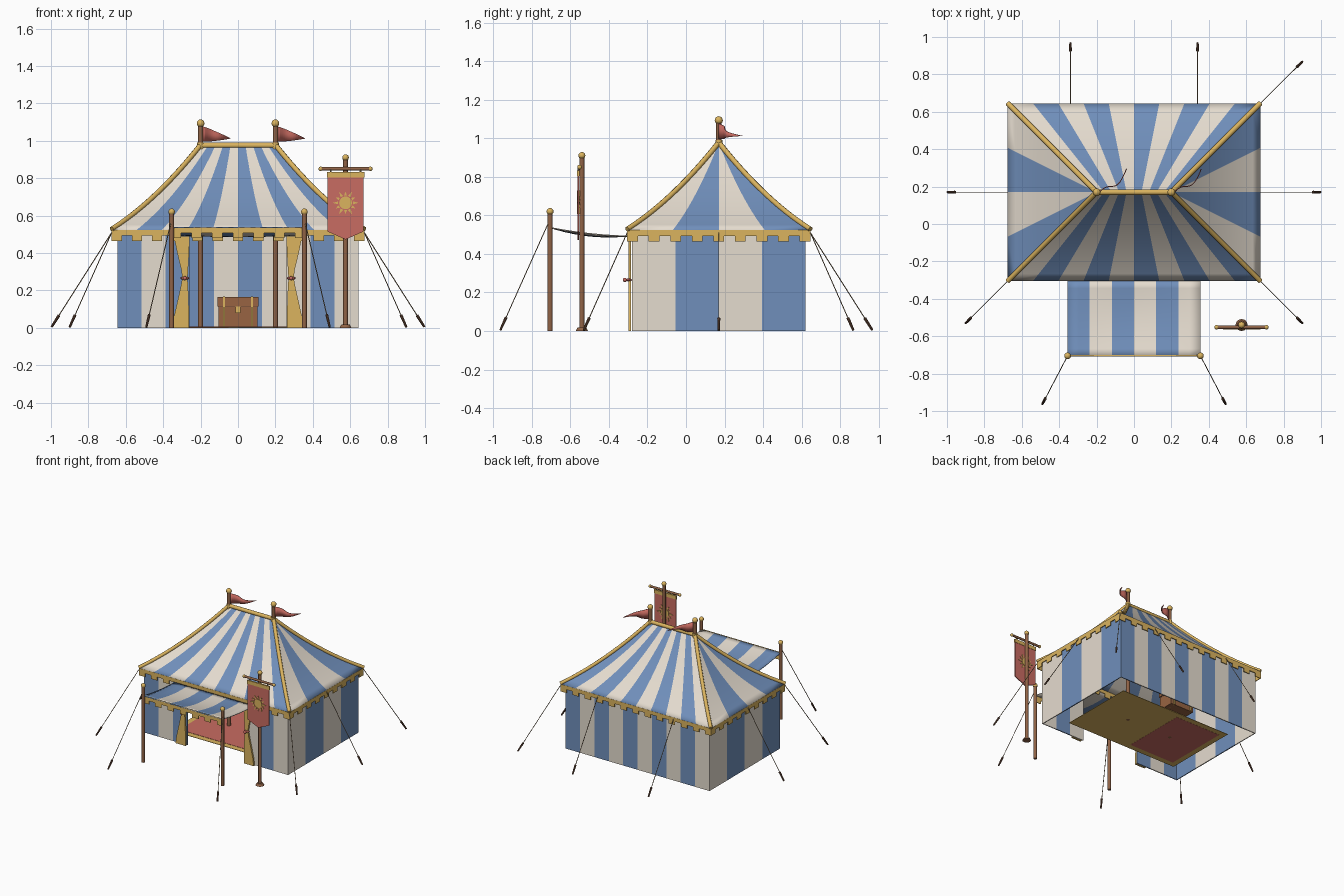
import bpy, bmesh, math
from mathutils import Vector

if "Cube" in bpy.data.objects:
    bpy.data.objects.remove(bpy.data.objects["Cube"])


def mat(name, r, g, b):
    m = bpy.data.materials.new(name)
    lin = [((c / 255 + 0.055) / 1.055) ** 2.4 for c in (r, g, b)]
    m.diffuse_color = (*lin, 1)
    m.use_nodes = True
    m.node_tree.nodes["Principled BSDF"].inputs["Base Color"].default_value = m.diffuse_color
    return m


BLUE = mat("blue cloth", 112, 143, 187)
CREAM = mat("cream cloth", 229, 220, 207)
GOLD = mat("gold", 219, 180, 95)
RED = mat("red cloth", 201, 108, 98)
WOOD = mat("pole wood", 144, 99, 70)
CHEST = mat("chest wood", 152, 100, 66)
ROPE = mat("rope", 150, 130, 104)
DARK = mat("dark wood", 100, 70, 54)

CY = 0.17              # tent centre in y
EX, EY = 0.675, 0.475  # eave half sizes
EZ, RZ, RX = 0.525, 0.975, 0.2


def smooth(o, angle=35):
    bpy.ops.object.select_all(action='DESELECT')
    o.select_set(True)
    bpy.context.view_layer.objects.active = o
    bpy.ops.object.shade_smooth_by_angle(angle=math.radians(angle))


def make(name, quads, mats, thick=0.0, offset=-1, soft=False):
    """Mesh from a list of (points, material index)."""
    bm = bmesh.new()
    for pts, mi in quads:
        bm.faces.new([bm.verts.new(p) for p in pts]).material_index = mi
    bmesh.ops.remove_doubles(bm, verts=bm.verts, dist=1e-5)
    me = bpy.data.meshes.new(name)
    bm.to_mesh(me)
    bm.free()
    o = bpy.data.objects.new(name, me)
    bpy.context.collection.objects.link(o)
    for m in mats:
        me.materials.append(m)
    if soft:
        smooth(o)
    if thick:
        s = o.modifiers.new("thickness", 'SOLIDIFY')
        s.thickness, s.offset = thick, offset
    return o


def rod(name, a, b, r, m, r2=None, sides=12):
    a, b = Vector(a), Vector(b)
    bpy.ops.mesh.primitive_cone_add(vertices=sides, radius1=r, radius2=r if r2 is None else r2,
                                    depth=(b - a).length, location=(a + b) / 2)
    o = bpy.context.object
    o.rotation_euler = (b - a).to_track_quat('Z', 'Y').to_euler()
    o.name = name
    o.data.materials.append(m)
    smooth(o)


def ball(name, p, r, m, scale=(1, 1, 1)):
    bpy.ops.mesh.primitive_uv_sphere_add(segments=14, ring_count=10, radius=r, location=p)
    o = bpy.context.object
    o.name, o.scale = name, scale
    o.data.materials.append(m)
    smooth(o, 60)


def box(name, lo, hi, m):
    lo, hi = Vector(lo), Vector(hi)
    bpy.ops.mesh.primitive_cube_add(size=1, location=(lo + hi) / 2)
    o = bpy.context.object
    o.name, o.scale = name, hi - lo
    o.data.materials.append(m)


def tube(name, pts, r, m):
    cu = bpy.data.curves.new(name, 'CURVE')
    cu.dimensions, cu.bevel_depth, cu.bevel_resolution, cu.use_fill_caps = '3D', r, 2, True
    sp = cu.splines.new('POLY')
    sp.points.add(len(pts) - 1)
    for q, p in zip(sp.points, pts):
        q.co = (*p, 1)
    cu.materials.append(m)
    bpy.context.collection.objects.link(bpy.data.objects.new(name, cu))


# Corners run counter-clockwise from the front left
SIGNS = [(-1, -1), (1, -1), (1, 1), (-1, 1)]
COUNT = [10, 4, 10, 4]


def corner(i, hx, hy, z):
    sx, sy = SIGNS[i % 4]
    return Vector((sx * hx, CY + sy * hy, z))


def roof_point(i, u, t):
    e = corner(i, EX, EY, 0).lerp(corner(i + 1, EX, EY, 0), u)
    r = corner(i, RX, 0, 0).lerp(corner(i + 1, RX, 0, 0), u)
    p = e.lerp(r, t)
    p.z = EZ + (RZ - EZ) * t - 0.15 * t * (1 - t)
    return p


# Striped roof with sagging slopes
quads, rows = [], 12
for i, n in enumerate(COUNT):
    first = 0 if i == 2 else 1
    for k in range(n):
        for j in range(rows):
            cs = [roof_point(i, u, t) for u, t in ((k / n, j / rows), ((k + 1) / n, j / rows),
                  ((k + 1) / n, (j + 1) / rows), (k / n, (j + 1) / rows))]
            if (cs[2] - cs[3]).length < 1e-6:
                cs.pop()
            quads.append((cs, (k + first) % 2))
make("roof", quads, [BLUE, CREAM], 0.008, soft=True)

# Striped walls with a doorway in the front
quads = []
for i, n in enumerate(COUNT):
    first = 0 if i in (0, 2) else 1
    a, b = corner(i, 0.645, 0.45, 0), corner(i + 1, 0.645, 0.45, 0)
    up = Vector((0, 0, 0.53))
    for k in range(n):
        if i == 0 and 3 <= k < 7:
            continue
        p, q = a.lerp(b, k / n), a.lerp(b, (k + 1) / n)
        quads.append(([p, q, q + up, p + up], (k + first) % 2))
make("walls", quads, [BLUE, CREAM], 0.008)


# Crenellated gold valances
def valance(a, b, cells, top, mid, low):
    out = []
    a, b = Vector(a), Vector(b)
    for k in range(cells):
        p, q = a.lerp(b, k / cells), a.lerp(b, (k + 1) / cells)
        for hi, lo in ((top, mid), (mid, low))[:2 - k % 2]:
            out.append(([(p.x, p.y, lo), (q.x, q.y, lo), (q.x, q.y, hi), (p.x, p.y, hi)], 0))
    return out


quads = []
for i, c in enumerate((25, 17, 25, 17)):
    quads += valance(corner(i, EX, EY, 0), corner(i + 1, EX, EY, 0), c, 0.523, 0.493, 0.465)
make("eave_valance", quads, [GOLD], 0.006)
make("awning_valance", valance((-0.36, -0.705, 0), (0.36, -0.705, 0), 13, 0.54, 0.507, 0.48), [GOLD], 0.005)

# Gold ridge and hips
rod("ridge", (-RX, CY, RZ), (RX, CY, RZ), 0.015, GOLD)
for i in range(4):
    tube("hip", [roof_point(i, 0, j / rows) + Vector((0, 0, 0.003)) for j in range(rows + 1)], 0.014, GOLD)


# Awning
def awning_point(u, v):
    z = 0.54 - 0.08 * v + 0.035 * v * v - 0.012 * math.sin(math.pi * u) * math.sin(math.pi * v)
    return (-0.355 + 0.71 * u, -0.707 + 0.404 * v, z)


quads = [([awning_point(a / 12, b / 10), awning_point((a + 1) / 12, b / 10),
           awning_point((a + 1) / 12, (b + 1) / 10), awning_point(a / 12, (b + 1) / 10)], a // 2 % 2)
         for a in range(12) for b in range(10)]
make("awning", quads, [BLUE, CREAM], 0.006, soft=True)


# Ropes and stakes
def guy(a, b):
    a, b = Vector(a), Vector(b)
    rod("guy_rope", a, b, 0.0026, ROPE, sides=6)
    d = (a - b).normalized()
    rod("stake", b, b + d * 0.075, 0.006, DARK, 0.008, 8)


CURTAIN = [(0, 0.262, 0.35), (0.06, 0.262, 0.342), (0.15, 0.264, 0.322), (0.22, 0.267, 0.306), (0.265, 0.27, 0.298),
           (0.31, 0.267, 0.303), (0.4, 0.262, 0.325), (0.5, 0.258, 0.345)]
for s in (-1, 1):
    if s > 0:
        guy((s * EX, CY + EY, 0.51), (s * 0.9, 0.868, 0.004))
    guy((s * EX, CY - EY, 0.51), (s * 0.9, -0.53, 0.004))
    guy((s * EX, CY, 0.51), (s * 0.997, CY, 0.004))
    guy((s * 0.34, CY + EY, 0.51), (s * 0.34, 0.967, 0.004))
    guy((s * 0.355, -0.705, 0.58), (s * 0.49, -0.963, 0.004))
    # Awning posts and main poles
    rod("awning_post", (s * 0.355, -0.705, 0), (s * 0.355, -0.705, 0.61), 0.013, WOOD)
    ball("awning_post_knob", (s * 0.355, -0.705, 0.62), 0.018, GOLD)
    rod("main_pole", (s * RX, CY, 0), (s * RX, CY, 1.08), 0.014, WOOD)
    rod("pole_collar", (s * RX, CY, 0.955), (s * RX, CY, 0.99), 0.018, GOLD)
    ball("pole_knob", (s * RX, CY, 1.093), 0.021, GOLD)
    # Tied door curtains
    quads = []
    for (z0, a0, b0), (z1, a1, b1) in zip(CURTAIN, CURTAIN[1:]):
        pts = [(s * a0, -0.292, z0), (s * b0, -0.292, z0), (s * b1, -0.292, z1), (s * a1, -0.292, z1)]
        quads.append((pts[::s], 0))
    make("door_curtain", quads, [GOLD], 0.014, 0)
    ball("curtain_tie", (s * 0.284, -0.295, 0.265), 0.024, RED, (1, 0.6, 0.35))
    ball("tie_knot", (s * 0.284, -0.317, 0.265), 0.011, RED)

# Pennants that wave away from the poles
for x in (-RX, RX):
    quads, n = [], 12

    def fp(k, e):
        f = k / n
        y = CY + 0.125 * f * f + 0.018 * math.sin(f * 2 * math.pi)
        return (x + 0.012 + 0.148 * f, y, 1.036 - 0.024 * f + e * 0.04 * (1 - f ** 1.3))
    for k in range(n):
        pts = [fp(k, -1), fp(k + 1, -1), fp(k + 1, 1), fp(k, 1)]
        quads.append((pts if k < n - 1 else [pts[0], pts[1], pts[3]], 0))
    make("pennant", quads, [RED], 0.005, 0, True)

# Rug and chest
box("rug_border", (-0.5, -0.145, 0.001), (0.5, 0.475, 0.004), GOLD)
box("rug_field", (-0.455, -0.1, 0.002), (0.455, 0.43, 0.006), RED)
box("rug_backing", (-0.455, -0.1, 0), (-0.05, 0.43, 0.003), RED)
box("chest_body", (-0.105, 0.42, 0.008), (0.105, 0.55, 0.115), CHEST)
box("chest_lid", (-0.11, 0.415, 0.115), (0.11, 0.555, 0.165), CHEST)
box("chest_seam", (-0.107, 0.417, 0.11), (0.107, 0.553, 0.116), DARK)
for x in (-0.075, 0.075):
    box("chest_strap", (x - 0.006, 0.411, 0.008), (x + 0.006, 0.559, 0.168), GOLD)
box("chest_lock", (-0.014, 0.409, 0.08), (0.014, 0.42, 0.115), GOLD)

# Banner on its stand
BX, BY = 0.575, -0.54
rod("banner_base", (BX, BY, 0), (BX, BY, 0.018), 0.032, WOOD, 0.022, 16)
rod("banner_pole", (BX, BY, 0), (BX, BY, 0.9), 0.013, WOOD)
ball("banner_knob", (BX, BY, 0.91), 0.018, GOLD)
rod("banner_bar", (BX - 0.13, BY - 0.012, 0.85), (BX + 0.13, BY - 0.012, 0.85), 0.009, WOOD)
for s in (-1, 1):
    ball("bar_end", (BX + s * 0.133, BY - 0.012, 0.85), 0.012, GOLD)
    rod("banner_hanger", (BX + s * 0.08, BY - 0.018, 0.825), (BX + s * 0.08, BY - 0.018, 0.85), 0.005, ROPE, sides=6)
FY = BY - 0.018
make("banner_cloth", [([(BX - 0.097, FY, 0.515), (BX, FY, 0.472), (BX + 0.097, FY, 0.515),
                        (BX + 0.097, FY, 0.825), (BX - 0.097, FY, 0.825)], 0)], [RED], 0.007, 0)
box("banner_top_trim", (BX - 0.1, FY - 0.006, 0.803), (BX + 0.1, FY + 0.006, 0.832), GOLD)

# Sun emblem on both faces
SZ = 0.668
for side in (-1, 1):
    def sun(r, a):
        return (BX - side * r * math.cos(a), FY + side * 0.005, SZ + r * math.sin(a))

    quads = [([sun(0.034, k * math.pi / 12) for k in range(24)], 0)]
    for k in range(12):
        a = k * math.pi / 6
        quads.append(([sun(0.04, a - 0.2), sun(0.07 if k % 2 == 0 else 0.06, a), sun(0.04, a + 0.2)], 0))
    make("sun_emblem", quads, [GOLD], 0.004, 0)
